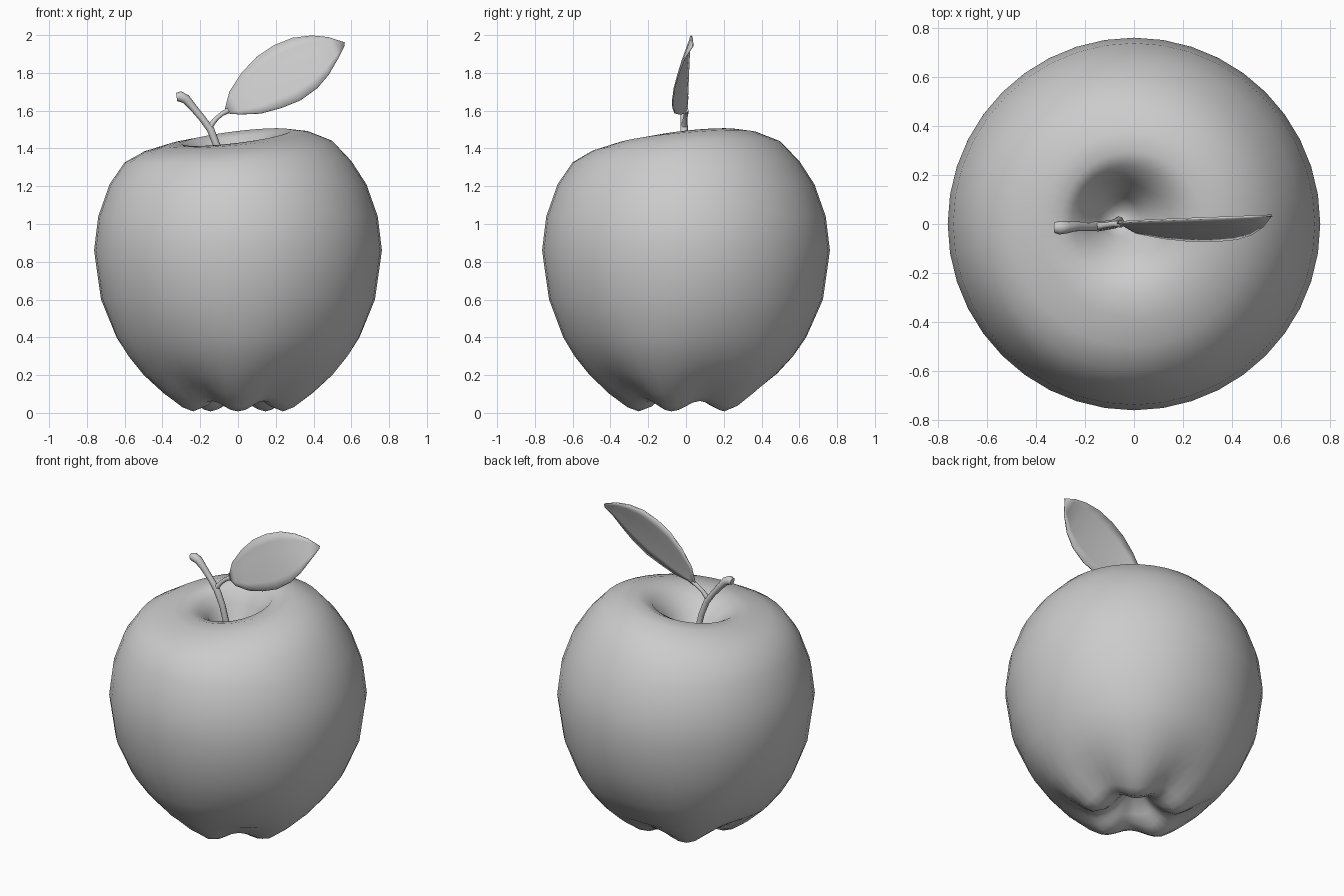
import bpy, math

if "Cube" in bpy.data.objects:
    bpy.data.objects.remove(bpy.data.objects["Cube"])


def mesh_object(name, verts, faces):
    me = bpy.data.meshes.new(name)
    me.from_pydata(verts, [], faces)
    me.polygons.foreach_set("use_smooth", [True] * len(faces))
    ob = bpy.data.objects.new(name, me)
    bpy.context.collection.objects.link(ob)
    return ob


def smooth(a, b, t):
    t = max(0.0, min(1.0, (t - a) / (b - a)))
    return t * t * (3 - 2 * t)


# Apple body: lathe profile from the blossom hollow up to the stem hollow
profile = [(0.06, 0.17), (0.12, 0.09), (0.18, 0.035), (0.25, 0.008), (0.31, 0.03),
           (0.405, 0.10), (0.51, 0.20), (0.59, 0.30), (0.65, 0.40), (0.725, 0.60),
           (0.762, 0.86), (0.74, 1.04), (0.68, 1.21), (0.60, 1.33), (0.50, 1.41),
           (0.38, 1.45), (0.29, 1.46), (0.22, 1.43), (0.15, 1.35), (0.08, 1.22),
           (0.03, 1.14)]
SEG = 40
verts, faces = [], []
for i, (r, z) in enumerate(profile):
    low = 1 - smooth(0.05, 0.6, z)                      # five lobes fade upwards
    crown = smooth(1.3, 1.45, z)                        # tilted shoulder at the top
    hollow = smooth(0.35, 0.12, r) if i > 12 else 0.0   # off-centre stem hollow
    if i > 12:
        hollow = 1 - smooth(0.10, 0.35, r)
    for j in range(SEG):
        a = 2 * math.pi * j / SEG
        groove = 0.5 - 0.5 * math.cos(5 * (a - math.radians(270)))
        rr = r * (1 - 0.07 * groove * low * smooth(0.1, 0.3, r))
        zz = z + 0.055 * groove * (1 - smooth(0.02, 0.25, z)) * smooth(0.05, 0.25, r)
        zz += crown * 0.035 * (math.cos(a) + 0.9 * math.sin(a))
        verts.append((rr * math.cos(a) - 0.06 * hollow,
                      rr * math.sin(a) + 0.03 * hollow, zz))
for i in range(len(profile) - 1):
    for j in range(SEG):
        k = (j + 1) % SEG
        faces.append((i * SEG + j, i * SEG + k, (i + 1) * SEG + k, (i + 1) * SEG + j))
faces.append(tuple(reversed(range(SEG))))
faces.append(tuple(range((len(profile) - 1) * SEG, len(profile) * SEG)))
mesh_object("apple_body", verts, faces)


# Stem and leaf stalk: tapered tubes
def tube(name, points):
    cu = bpy.data.curves.new(name, 'CURVE')
    cu.dimensions = '3D'
    cu.bevel_depth = 1.0
    cu.bevel_resolution = 2
    cu.use_fill_caps = True
    sp = cu.splines.new('POLY')
    sp.points.add(len(points) - 1)
    for p, (x, y, z, r) in zip(sp.points, points):
        p.co = (x, y, z, 1)
        p.radius = r
    sp.use_smooth = True
    ob = bpy.data.objects.new(name, cu)
    bpy.context.collection.objects.link(ob)


tube("stem", [(-0.325, -0.015, 1.672, 0.022), (-0.305, -0.015, 1.675, 0.028),
              (-0.275, -0.013, 1.66, 0.025), (-0.24, -0.01, 1.62, 0.02),
              (-0.19, -0.01, 1.56, 0.018), (-0.145, -0.01, 1.50, 0.02),
              (-0.11, -0.005, 1.41, 0.019), (-0.08, 0.0, 1.28, 0.019),
              (-0.06, 0.01, 1.12, 0.022)])
tube("leaf_stalk", [(-0.15, -0.01, 1.515, 0.016), (-0.115, -0.005, 1.558, 0.012),
                    (-0.085, 0.0, 1.583, 0.012), (-0.05, 0.0, 1.602, 0.014)])

# Leaf: stations of (upper x, z, lower x, z, forward curl of the lower edge)
stations = [(-0.07, 1.60, -0.06, 1.585, 0.0), (-0.045, 1.70, 0.01, 1.58, 0.045),
            (0.02, 1.80, 0.12, 1.585, 0.07), (0.10, 1.885, 0.23, 1.615, 0.085),
            (0.19, 1.945, 0.33, 1.655, 0.09), (0.29, 1.985, 0.42, 1.72, 0.085),
            (0.39, 1.997, 0.48, 1.79, 0.07), (0.48, 1.988, 0.53, 1.875, 0.04),
            (0.565, 1.96, 0.562, 1.94, 0.0)]
COLS = 7
lv, lf = [], []
for i, (ux, uz, lx, lz, curl) in enumerate(stations):
    s = i / (len(stations) - 1)
    for c in range(COLS):
        t = c / (COLS - 1)
        y = 0.005 + 0.03 * s - curl * (t ** 1.3) - 0.12 * curl * math.sin(math.pi * t)
        lv.append((ux + (lx - ux) * t, y, uz + (lz - uz) * t))
for i in range(len(stations) - 1):
    for c in range(COLS - 1):
        a = i * COLS + c
        lf.append((a, a + 1, a + COLS + 1, a + COLS))
leaf = mesh_object("leaf", lv, lf)
mod = leaf.modifiers.new("thickness", 'SOLIDIFY')
mod.thickness = 0.008
mod.offset = 0
